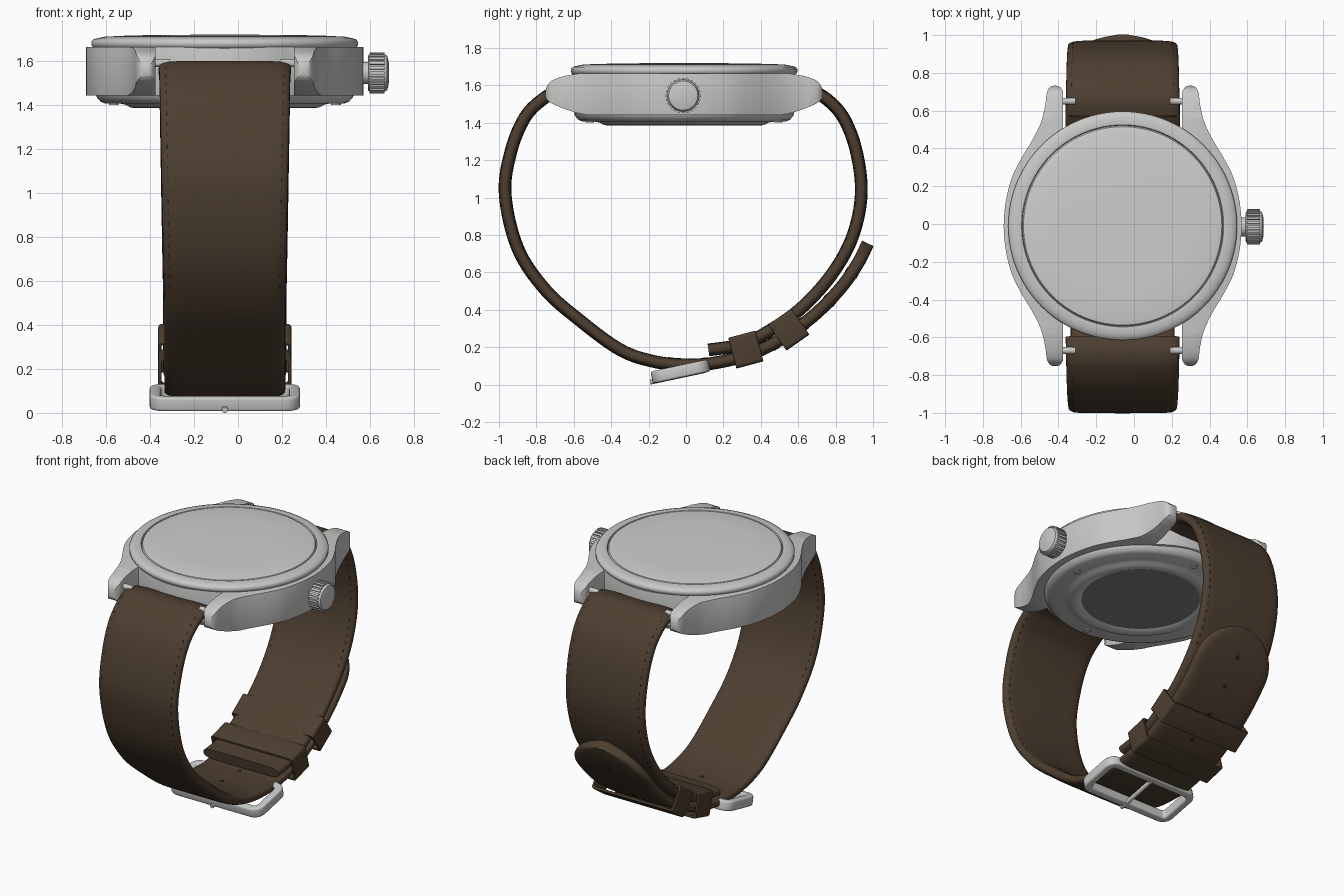
import bpy, bmesh, math
from mathutils import Vector, Matrix, geometry

if "Cube" in bpy.data.objects:
    bpy.data.objects.remove(bpy.data.objects["Cube"])

CX, CY = -0.06, -0.01
parts = []


def material(name, color):
    m = bpy.data.materials.new(name)
    m.use_nodes = True
    m.diffuse_color = (*color, 1)
    bsdf = m.node_tree.nodes["Principled BSDF"]
    bsdf.inputs["Base Color"].default_value = (*color, 1)
    bsdf.inputs["Roughness"].default_value = 0.5
    return m


METAL = material("brushed steel", (0.58, 0.58, 0.57))
GLASS = material("pale crystal", (0.62, 0.62, 0.62))
DARK_GLASS = material("grey back window", (0.22, 0.22, 0.22))
LEATHER = material("brown leather", (0.075, 0.049, 0.03))
DARK = material("dark brown", (0.03, 0.02, 0.013))


def bake(ob):
    """Apply the modifiers of an object."""
    dg = bpy.context.evaluated_depsgraph_get()
    mesh = bpy.data.meshes.new_from_object(ob.evaluated_get(dg))
    ob.modifiers.clear()
    ob.data = mesh


def make(name, bm, mat, bevel=0):
    bmesh.ops.recalc_face_normals(bm, faces=bm.faces)
    mesh = bpy.data.meshes.new(name)
    bm.to_mesh(mesh)
    bm.free()
    mesh.materials.append(mat)
    ob = bpy.data.objects.new(name, mesh)
    bpy.context.collection.objects.link(ob)
    if bevel:
        add_bevel(ob, bevel)
    parts.append(ob)
    return ob


def add_bevel(ob, width):
    mod = ob.modifiers.new("Bevel", "BEVEL")
    mod.width, mod.segments = width, 3
    mod.limit_method, mod.angle_limit = "ANGLE", math.radians(40)
    bake(ob)


def smooth(points, steps=8):
    """Smooth curve through 2D points."""
    p = [Vector(q) for q in points]
    t = [(p[min(i + 1, len(p) - 1)] - p[max(i - 1, 0)]) / 6 for i in range(len(p))]
    out = []
    for i in range(len(p) - 1):
        out += geometry.interpolate_bezier(p[i], p[i] + t[i], p[i + 1] - t[i + 1], p[i + 1], steps + 1)[:-1]
    return [Vector(v[:2]) for v in out] + [p[-1]]


def lathe(name, profile, mat, matrix, steps=96):
    bm = bmesh.new()
    vs = [bm.verts.new((r, 0, z)) for r, z in profile]
    es = [bm.edges.new(e) for e in zip(vs, vs[1:])]
    bmesh.ops.spin(bm, geom=vs + es, cent=(0, 0, 0), axis=(0, 0, 1), angle=math.tau, steps=steps)
    bmesh.ops.remove_doubles(bm, verts=bm.verts, dist=1e-5)
    bm.transform(matrix)
    return make(name, bm, mat)


def prism(name, points, depth, mat):
    bm = bmesh.new()
    face = bm.faces.new([bm.verts.new(p) for p in points])
    new = bmesh.ops.extrude_face_region(bm, geom=[face])["geom"]
    bmesh.ops.translate(bm, vec=depth, verts=[v for v in new if isinstance(v, bmesh.types.BMVert)])
    return make(name, bm, mat)


def solids(name, matrices, mat, sides=0):
    """Merged boxes, or cylinders when sides is given."""
    bm = bmesh.new()
    for m in matrices:
        if sides:
            bmesh.ops.create_cone(bm, cap_ends=True, segments=sides, radius1=1, radius2=1, depth=2, matrix=m)
        else:
            bmesh.ops.create_cube(bm, size=2, matrix=m)
    return make(name, bm, mat)


def place(loc, rot=Matrix(), scale=(1, 1, 1)):
    return Matrix.LocRotScale(Vector(loc), rot.to_quaternion(), Vector(scale))


def rot(angle, axis):
    return Matrix.Rotation(angle, 4, axis)


def ring(name, hx, hy, r, wall, depth, matrix, mat, bevel):
    """Rounded rectangular frame."""
    def outline(hx, hy, r):
        return [(sx * (hx - r) + r * math.cos(a), sy * (hy - r) + r * math.sin(a))
                for k, (sx, sy) in enumerate([(1, 1), (-1, 1), (-1, -1), (1, -1)])
                for a in [(k + j / 6) * math.pi / 2 for j in range(7)]]
    bm = bmesh.new()
    loops = [[bm.verts.new((x, y, z)) for x, y in outline(hx - w, hy - w, max(r - w, 0.01))]
             for w, z in [(0, -depth / 2), (0, depth / 2), (wall, depth / 2), (wall, -depth / 2)]]
    n = len(loops[0])
    for k in range(4):
        a, b = loops[k], loops[(k + 1) % 4]
        for i in range(n):
            bm.faces.new((a[i], a[(i + 1) % n], b[(i + 1) % n], b[i]))
    bm.transform(matrix)
    return make(name, bm, mat, bevel)


# Case with lugs: plan outline intersected with a side profile
q = smooth([(0.63, 0), (0.627, 0.06), (0.615, 0.15), (0.585, 0.26), (0.535, 0.36), (0.475, 0.46),
            (0.432, 0.55), (0.41, 0.64), (0.4, 0.71), (0.375, 0.74), (0.335, 0.738), (0.315, 0.71)], 4)
q += [Vector((0.6 * math.cos(a), 0.6 * math.sin(a))) for a in [math.radians(58.3 + 31.7 * i / 8) for i in range(9)]]
plan = q + [Vector((-v.x, v.y)) for v in reversed(q[:-1])]
plan += [-v for v in q[1:]] + [Vector((v.x, -v.y)) for v in reversed(q[1:-1])]
case = prism("case", [(CX + v.x, CY + v.y, 1.4) for v in plan], (0, 0, 0.3), METAL)
side = smooth([(0.52, 1.442), (0.59, 1.457), (0.68, 1.49), (0.73, 1.52), (0.743, 1.56),
               (0.72, 1.615), (0.66, 1.645), (0.57, 1.662)], 4)
side += [Vector((-v.x, v.y)) for v in reversed(side)]
cutter = prism("case_cutter", [(-1, CY + v.x, v.y) for v in side], (2, 0, 0), METAL)
cutter.hide_render = True
mod = case.modifiers.new("Shape", "BOOLEAN")
mod.operation, mod.object, mod.solver = "INTERSECT", cutter, "EXACT"
bake(case)
parts.remove(cutter)
bpy.data.objects.remove(cutter)
add_bevel(case, 0.012)

# Bezel, crystal and case back
centre = place((CX, CY, 0))
lathe("bezel", [(0.58, 1.65), (0.598, 1.66), (0.606, 1.672), (0.606, 1.686), (0.597, 1.698), (0.575, 1.704),
                (0.545, 1.71), (0.535, 1.708), (0.53, 1.695)], METAL, centre)
lathe("crystal", [(0.531, 1.698), (0.525, 1.708), (0.5, 1.713), (0.35, 1.717), (0, 1.72)], GLASS, centre)
lathe("case_back", [(0.59, 1.455), (0.582, 1.435), (0.565, 1.415), (0.545, 1.407), (0.47, 1.405), (0.45, 1.4),
                    (0.43, 1.389), (0.41, 1.385), (0.385, 1.385), (0.36, 1.396)], METAL, centre)
lathe("back_window", [(0.362, 1.396), (0, 1.394)], DARK_GLASS, centre)
spots = [place((CX + 0.505 * math.cos(a), CY + 0.505 * math.sin(a), 1.406), scale=(0.022, 0.022, 0.006))
         for a in [k * math.pi / 2 for k in range(4)]]
solids("back_screws", spots, METAL, 16)

# Winding crown with ribs
axis = place((0.53, -0.015, 1.545), rot(math.pi / 2, "Y"))
lathe("crown", [(0.05, 0), (0.05, 0.06), (0.08, 0.062), (0.086, 0.07), (0.086, 0.135), (0.078, 0.148),
                (0.05, 0.155), (0, 0.157)], METAL, axis, 48)
ribs = [axis @ rot(k * math.tau / 24, "Z") @ place((0.086, 0, 0.102), scale=(0.008, 0.007, 0.034)) for k in range(24)]
solids("crown_ribs", ribs, METAL)

# Spring bar ends showing beside the strap
bars = [place((CX + sx * 0.285, CY + sy * 0.66, 1.59), rot(math.pi / 2, "Y"), (0.018, 0.018, 0.035))
        for sx in (-1, 1) for sy in (-1, 1)]
solids("spring_bars", bars, METAL, 16)


def strap(name, path, w0, w1, tail, stitch_range, hole_offsets):
    """Sweep a soft-edged section along a path in the YZ plane."""
    pts = smooth(path)
    dist = [0]
    for a, b in zip(pts, pts[1:]):
        dist.append(dist[-1] + (b - a).length)
    total, h = dist[-1], 0.034
    frames = []
    for i, p in enumerate(pts):
        t = (pts[min(i + 1, len(pts) - 1)] - pts[max(i - 1, 0)]).normalized()
        w = w0 + (w1 - w0) * min(1, dist[i] / 1.3)
        s = (dist[i] - total + tail) / tail if tail else 0
        frames.append((p, t, w * math.sqrt(1 - min(0.985, max(0, s)) ** 2)))
    bm = bmesh.new()
    rings, n = [], 28
    for p, t, w in frames:
        row = []
        for k in range(n):
            c, s = math.cos(k * math.tau / n), math.sin(k * math.tau / n)
            x = math.copysign(abs(c) ** 0.25, c) * w if abs(c) > 1e-6 else 0
            u = math.copysign(abs(s) ** 0.7, s) * h if abs(s) > 1e-6 else 0
            row.append(bm.verts.new((CX + x, p.x - t.y * u, p.y + t.x * u)))
        rings.append(row)
    for a, b in zip(rings, rings[1:]):
        for k in range(n):
            bm.faces.new((a[k], a[(k + 1) % n], b[(k + 1) % n], b[k]))
    bm.faces.new(rings[0])
    bm.faces.new(rings[-1])
    make(name, bm, LEATHER)

    def at(d, x, scale):
        i = min(range(len(pts)), key=lambda j: abs(dist[j] - d))
        p, t, w = frames[i]
        p = p + t * (d - dist[i])
        return place((CX + x * w, p.x, p.y), rot(math.atan2(t.y, t.x), "X"), scale)

    start, end = stitch_range
    rows = [at(start + 0.05 * k, x, (0.003, 0.009, h * 0.85)) for x in (-0.9, 0.9) for k in range(int((end - start) / 0.05))]
    solids(name + "_stitches", rows, DARK)
    if hole_offsets:
        solids(name + "_holes", [at(total - d, 0, (0.014, 0.014, h + 0.002)) for d in hole_offsets], DARK, 16)


# Long strap runs through the buckle to a rounded tail
strap("front_strap", [(-0.6, 1.55), (-0.68, 1.565), (-0.76, 1.53), (-0.86, 1.43), (-0.935, 1.25), (-0.967, 1.02),
                      (-0.9, 0.73), (-0.755, 0.51), (-0.57, 0.345), (-0.35, 0.185), (-0.165, 0.122), (0, 0.106),
                      (0.15, 0.115), (0.35, 0.165), (0.52, 0.25), (0.69, 0.375), (0.83, 0.52), (0.92, 0.65),
                      (0.972, 0.755)], 0.302, 0.275, 0.26, (0.15, 1.25), [0.18 + 0.19 * k for k in range(7)])
# Short strap lies inside it
strap("back_strap", [(0.58, 1.55), (0.66, 1.565), (0.74, 1.535), (0.84, 1.43), (0.91, 1.25), (0.937, 1.02),
                     (0.89, 0.79), (0.78, 0.59), (0.62, 0.412), (0.45, 0.29), (0.3, 0.215), (0.12, 0.185)],
      0.302, 0.28, 0, (0.15, 1.2), [])

# Keeper loops
for name, y, z, tilt in [("lower_loop", 0.32, 0.187, 15), ("upper_loop", 0.55, 0.294, 35)]:
    ring(name, 0.303, 0.085, 0.02, 0.016, 0.15, place((CX, y, z), rot(math.radians(tilt - 90), "X")), LEATHER, 0.004)

# Buckle frame and tongue
lean = rot(math.radians(12), "X")
ring("buckle", 0.342, 0.157, 0.07, 0.05, 0.066, place((CX, -0.03, 0.07), lean), METAL, 0.012)
solids("buckle_tongue", [place((CX, -0.045, 0.045), rot(math.radians(102), "X"), (0.014, 0.014, 0.15))], METAL, 16)

# Smooth shading that keeps hard edges
for ob in bpy.context.view_layer.objects:
    ob.select_set(ob in parts)
bpy.context.view_layer.objects.active = case
bpy.ops.object.shade_smooth_by_angle(angle=math.radians(38))
